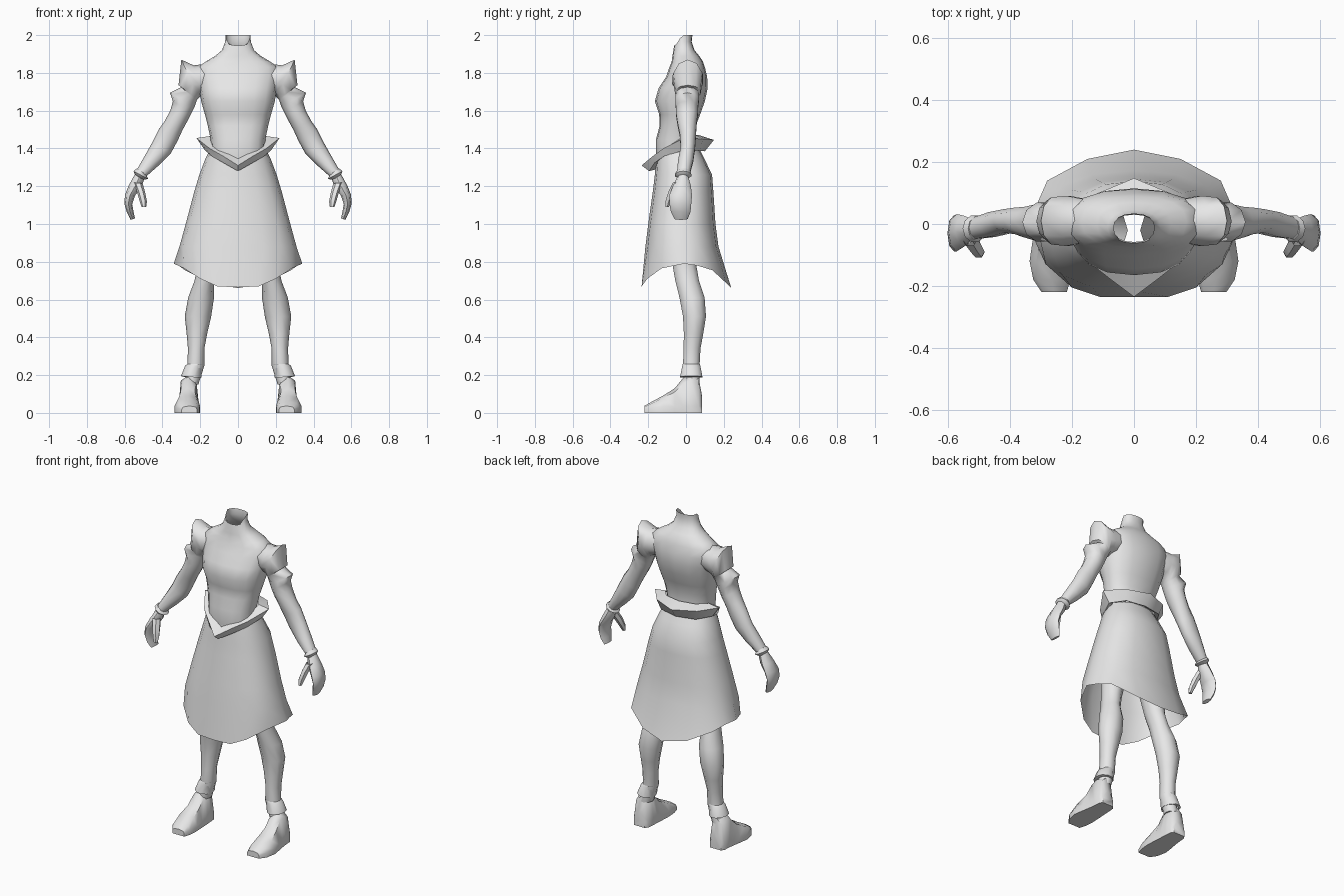
import bpy, bmesh, math

clay = bpy.data.materials.new("light_grey")
clay.diffuse_color = (0.8, 0.8, 0.8, 1)


def skin(name, rows, closed=True, cap=(False, False), mirror=False, angle=50):
    """Bridge rows of points into a smooth surface."""
    bm = bmesh.new()
    vs = [[bm.verts.new(p) for p in r] for r in rows]
    n = len(rows[0])
    for a, b in zip(vs, vs[1:]):
        for i in range(n if closed else n - 1):
            j = (i + 1) % n
            bm.faces.new((a[i], a[j], b[j], b[i]))
    if cap[0]:
        bm.faces.new(vs[0])
    if cap[1]:
        bm.faces.new(vs[-1])
    bmesh.ops.remove_doubles(bm, verts=bm.verts[:], dist=0.0005)
    bmesh.ops.recalc_face_normals(bm, faces=bm.faces[:])
    me = bpy.data.meshes.new(name)
    bm.to_mesh(me)
    bm.free()
    ob = bpy.data.objects.new(name, me)
    bpy.context.collection.objects.link(ob)
    me.materials.append(clay)
    if mirror:
        ob.modifiers.new("mirror", 'MIRROR')
    bpy.ops.object.select_all(action='DESELECT')
    ob.select_set(True)
    bpy.context.view_layer.objects.active = ob
    bpy.ops.object.shade_smooth_by_angle(angle=math.radians(angle))
    return ob


def whole(half):
    """Complete a front-to-back half outline into a loop around the body."""
    return half + [(-x, y, z) for x, y, z in half[-2:0:-1]]


def oval(z, rx, yf, yb, n=8, p=0.85):
    """Half oval from front to back, slightly squared."""
    pts = []
    for i in range(n + 1):
        a = math.pi * i / n
        s, c = math.sin(a), math.cos(a)
        c = math.copysign(abs(c) ** p, c) if abs(c) > 1e-6 else 0
        x = rx * s ** p if 0 < i < n else 0
        pts.append((x, (yf + yb) / 2 - c * (yb - yf) / 2, z))
    return pts


def limb(name, rings, n=10, cap=(False, True), angle=50):
    """Tube from rings: outer x, z, inner x, z, centre y, radius y."""
    rows = []
    for ox, oz, ix, iz, yc, ry in rings:
        row = []
        for k in range(n):
            a = math.tau * k / n
            t = (1 + math.cos(a)) / 2
            row.append((ix + (ox - ix) * t, yc + ry * math.sin(a), iz + (oz - iz) * t))
        rows.append(row)
    return skin(name, rows, cap=cap, mirror=True, angle=angle)


# Torso with an open, slanted neck
torso = [(1.28, .14, -.15, .06), (1.36, .14, -.158, .055), (1.45, .145, -.158, .05),
         (1.52, .16, -.14, .052), (1.58, .175, -.142, .075), (1.65, .195, -.165, .1),
         (1.72, .205, -.145, .115), (1.78, .22, -.105, .112), (1.83, .215, -.088, .1),
         (1.86, .17, -.076, .09), (1.89, .12, -.072, .07), (1.92, .085, -.067, .045)]
rows = [whole(oval(*r)) for r in torso]
neck = [(x, y, 1.945 + .02 * min(1, (y + .062) / .03)) for x, y, z in oval(0, .068, -.062, .03)]
rim = [(x, y, 1.935 + .065 * min(1, (y + .058) / .035)) for x, y, z in oval(0, .066, -.058, .034)]
skin("torso", rows + [whole(neck), whole(rim)])

# Skirt: ovals down to a hem that dips at front and back
hem = [(0, -.235, .665), (.11, -.235, .67), (.2, -.205, .71), (.285, -.13, .765), (.34, -.01, .79),
       (.315, .06, .78), (.28, .14, .755), (.15, .21, .69), (0, .24, .66)]
skirt = [(1.40, .145, -.15, .07), (1.34, .175, -.158, .1), (1.26, .205, -.165, .138),
         (1.17, .232, -.176, .145), (1.0, .277, -.2, .156), (.88, .31, -.215, .172)]
skin("skirt", [whole(oval(*r)) for r in skirt] + [whole(hem)])

# Pointed belt with a flared lip
inner = [(0, -.165, 1.345), (.06, -.15, 1.375), (.12, -.1, 1.41), (.15, -.01, 1.465),
         (.1, .05, 1.47), (0, .07, 1.47)]
lip = [(0, -.235, 1.31), (.08, -.175, 1.36), (.15, -.12, 1.40), (.22, -.01, 1.455),
       (.14, .09, 1.45), (0, .148, 1.445)]
low = [(0, -.195, 1.28), (.08, -.165, 1.325), (.14, -.115, 1.36), (.175, -.01, 1.39),
       (.12, .075, 1.388), (0, .1, 1.385)]
under = [(x * .85, y * .8, z + .01) for x, y, z in low]
skin("belt", [whole(r) for r in (inner, lip, low, under)], angle=35)

# Arms with two stepped shoulder points
limb("arm", [(.15, 1.85, .13, 1.70, .01, .07), (.235, 1.84, .19, 1.685, .01, .085),
             (.30, 1.87, .205, 1.67, .01, .08), (.315, 1.735, .215, 1.66, .01, .07),
             (.30, 1.725, .22, 1.65, .008, .064), (.36, 1.695, .23, 1.62, .006, .066),
             (.345, 1.65, .245, 1.59, .005, .062), (.357, 1.605, .265, 1.55, .005, .06),
             (.385, 1.55, .295, 1.495, .006, .052), (.42, 1.50, .32, 1.44, .01, .045),
             (.455, 1.43, .355, 1.375, .01, .04), (.497, 1.355, .42, 1.31, -.002, .042),
             (.54, 1.28, .488, 1.25, -.014, .036)], angle=60)
limb("wrist_cuff", [(.535, 1.295, .485, 1.26, -.014, .036), (.553, 1.28, .475, 1.238, -.015, .045),
                    (.543, 1.255, .5, 1.235, -.016, .03)], cap=(True, True))

# Hands: curved palm with fingers, and thumb
limb("hand", [(.545, 1.265, .495, 1.24, -.016, .028), (.578, 1.205, .512, 1.195, -.022, .048),
              (.598, 1.155, .545, 1.15, -.028, .06), (.602, 1.11, .56, 1.105, -.03, .058),
              (.59, 1.065, .553, 1.065, -.028, .052), (.568, 1.022, .545, 1.03, -.026, .035)], n=8)
limb("thumb", [(.555, 1.22, .505, 1.215, -.045, .028), (.535, 1.17, .492, 1.17, -.07, .027),
               (.522, 1.125, .482, 1.12, -.09, .02), (.51, 1.09, .486, 1.09, -.1, .01)], n=6)

# Legs
limb("leg", [(.19, 1.15, .02, 1.15, -.02, .09), (.205, .95, .06, .95, -.015, .08),
             (.215, .78, .105, .78, -.008, .066), (.23, .7, .127, .7, .006, .066),
             (.264, .61, .127, .61, .032, .07), (.282, .51, .142, .51, .045, .064),
             (.272, .42, .163, .42, .04, .054), (.265, .34, .178, .34, .032, .047),
             (.268, .25, .178, .25, .028, .046), (.285, .15, .21, .15, .03, .045)])
limb("ankle_cuff", [(.265, .26, .178, .26, .028, .047), (.28, .25, .185, .25, .028, .05),
                    (.302, .195, .195, .185, .028, .062), (.285, .19, .212, .19, .03, .045)],
     cap=(False, False))

# Shoes: heel to toe sections (y, inner x, outer x, height, top width)
shoe = [(.085, .225, .3, .09, .035), (.068, .212, .312, .18, .06), (.025, .208, .315, .2, .075),
        (-.015, .206, .32, .185, .066), (-.06, .203, .328, .13, .07), (-.12, .2, .337, .092, .085),
        (-.18, .205, .325, .06, .085), (-.22, .217, .298, .037, .06)]
rows = []
for y, xi, xo, h, w in shoe:
    m = (xi + xo) / 2
    s = min(.035, h * .5)
    rows.append([(xi, y, 0), (xo, y, 0), (xo, y, s), (m + w * .55, y, h * .85), (m, y, h),
                 (m - w * .55, y, h * .85), (xi, y, s)])
skin("shoe", rows, cap=(True, True), mirror=True)
